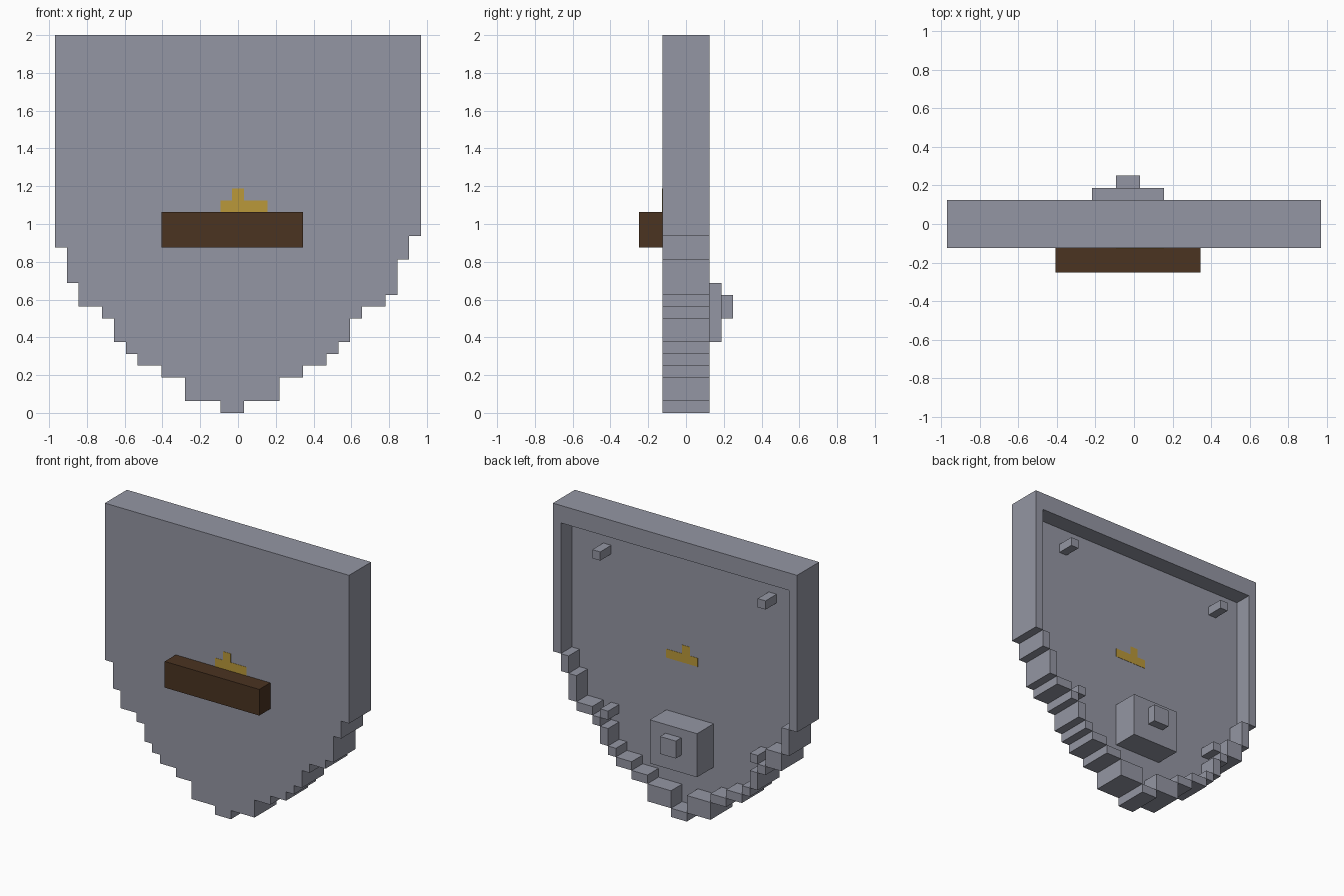
import bpy, bmesh

cube = bpy.data.objects.get("Cube")
if cube:
    bpy.data.objects.remove(cube, do_unlink=True)

CELL = 1 / 16  # size of one building block


def pos(x, y, z):
    """Block coordinates to model space."""
    return ((x - 0.5) * CELL, y * CELL, z * CELL)


def material(name, color):
    m = bpy.data.materials.new(name)
    m.use_nodes = True
    m.diffuse_color = (*color, 1)
    bsdf = next(n for n in m.node_tree.nodes if n.type == 'BSDF_PRINCIPLED')
    bsdf.inputs["Base Color"].default_value = (*color, 1)
    return m


steel = material("steel_grey", (0.296, 0.305, 0.366))
wood = material("dark_wood", (0.069, 0.033, 0.015))
gold = material("gold", (0.491, 0.314, 0.042))


def prism(bm, outline, y0, y1):
    """Extrude an x-z outline from y0 to y1."""
    front = bm.faces.new([bm.verts.new(pos(x, y0, z)) for x, z in outline])
    side = bmesh.ops.extrude_face_region(bm, geom=[front], use_keep_orig=True)
    verts = [v for v in side["geom"] if isinstance(v, bmesh.types.BMVert)]
    bmesh.ops.translate(bm, verts=verts, vec=(0, (y1 - y0) * CELL, 0))


def build(name, mat, outlines, y0, y1):
    bm = bmesh.new()
    for outline in outlines:
        prism(bm, outline, y0, y1)
    bmesh.ops.recalc_face_normals(bm, faces=bm.faces[:])
    mesh = bpy.data.meshes.new(name)
    bm.to_mesh(mesh)
    bm.free()
    mesh.materials.append(mat)
    ob = bpy.data.objects.new(name, mesh)
    bpy.context.collection.objects.link(ob)
    return ob


def rect(x0, x1, z0, z1):
    return [(x0, z0), (x1, z0), (x1, z1), (x0, z1)]


# Stepped edge: (half width, height of the step's underside)
TOP = 32
lower = [(13, 9), (11, 8), (10, 6), (9, 5), (8, 4), (6, 3), (4, 1), (1, 0)]
sides = {-1: [(15, 14), (14, 11)] + lower,
         1: [(16, 15), (15, 13), (14, 10)] + lower}


def stair(sign):
    points, z = [], TOP
    for width, bottom in sides[sign]:
        points += [(sign * width, z), (sign * width, bottom)]
        z = bottom
    return points


# Shield plate
build("shield_plate", steel, [stair(-1) + stair(1)[::-1]], -2, 0)

# Raised rim on the back: top bar, bottom tip and one piece per step
rim = [rect(-14, 15, 30, TOP), rect(-1, 1, 0, 1)]
for sign, steps in sides.items():
    z = TOP
    for (outer, bottom), (inner, _) in zip(steps, steps[1:]):
        rim.append(rect(sign * outer, sign * inner, bottom, z))
        z = bottom
build("back_rim", steel, rim, 0, 2)

# Pegs, mirrored pairs on the back
for name, x, z in (("upper", 10, 27), ("lower", 9, 9)):
    build(name + "_left_peg", steel, [rect(x, x + 1, z, z + 1)], 0, 2)
    build(name + "_right_peg", steel, [rect(-x - 1, -x, z, z + 1)], 0, 2)

# Boss with knob on the back
build("back_boss", steel, [rect(-3, 3, 6, 11)], 0, 3)
build("back_knob", steel, [rect(-1, 1, 8, 10)], 3, 4)

# Wooden bar on the front
build("front_bar", wood, [rect(-6, 6, 14, 17)], -4, -2)

# Gold inlay showing on both faces
build("gold_inlay", gold,
      [[(-1, 17), (3, 17), (3, 18), (1, 18), (1, 19), (0, 19), (0, 18), (-1, 18)]],
      -2.03, 0.03)
